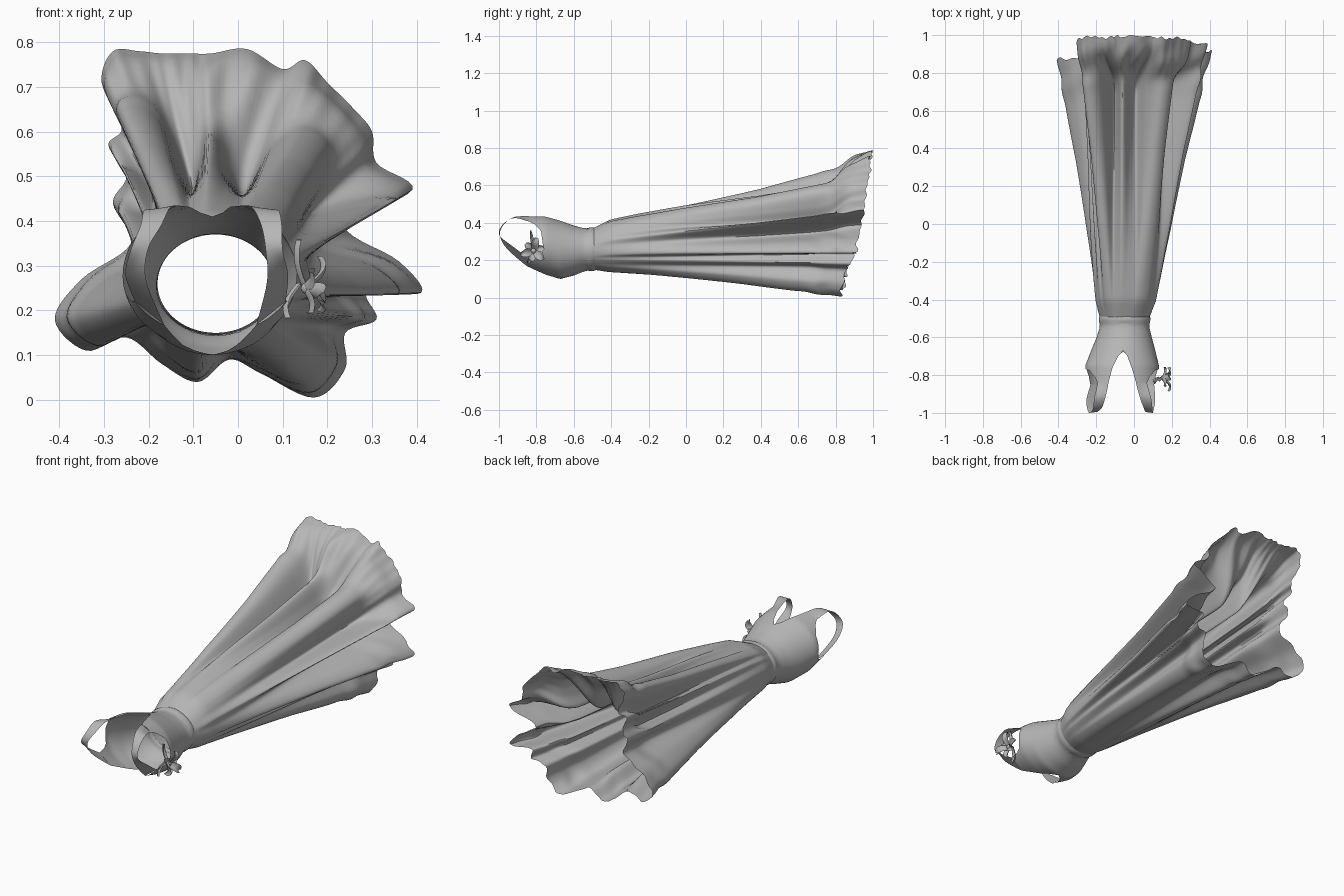
import bpy, math, random
from mathutils import Vector

if "Cube" in bpy.data.objects:
    bpy.data.objects.remove(bpy.data.objects["Cube"])
random.seed(4)
TAU = 2 * math.pi
cloth = bpy.data.materials.new("grey_cloth")
cloth.diffuse_color = (.47, .47, .47, 1)
cloth.use_nodes = True
cloth.node_tree.nodes["Principled BSDF"].inputs["Base Color"].default_value = cloth.diffuse_color


def make(name, verts, faces, angle=50):
    me = bpy.data.meshes.new(name)
    me.from_pydata([tuple(v) for v in verts], [], faces)
    me.validate()
    me.materials.append(cloth)
    ob = bpy.data.objects.new(name, me)
    bpy.context.collection.objects.link(ob)
    bpy.ops.object.select_all(action='DESELECT')
    ob.select_set(True)
    bpy.context.view_layer.objects.active = ob
    bpy.ops.object.shade_smooth_by_angle(angle=math.radians(angle))
    return ob


def grid_faces(rows, cols, closed):
    n = cols if closed else cols - 1
    return [(r * cols + c, r * cols + (c + 1) % cols,
             (r + 1) * cols + (c + 1) % cols, (r + 1) * cols + c)
            for r in range(rows - 1) for c in range(n)]


def lookup(table, x):
    """Piecewise linear lookup returning the row of values at x."""
    if x <= table[0][0]:
        return table[0][1:]
    for a, b in zip(table, table[1:]):
        if x <= b[0]:
            u = (x - a[0]) / (b[0] - a[0])
            return [p + (q - p) * u for p, q in zip(a[1:], b[1:])]
    return table[-1][1:]


def catmull(p, q, r, s, u):
    return [0.5 * (2*b + (c - a)*u + (2*a - 5*b + 4*c - d)*u*u + (3*b - a - 3*c + d)*u**3)
            for a, b, c, d in zip(p, q, r, s)]


def smooth(u):
    u = max(0, min(1, u))
    return u * u * (3 - 2 * u)


# Skirt: hem outline as (x, z, y of edge, fold depth factor)
HEM = [(.39, .47, .95, 1), (.31, .53, .96, .68), (.30, .60, .97, .78), (.26, .65, .98, .93),
       (.20, .71, .98, .90), (.15, .76, .99, .70), (.10, .74, .99, .48), (.02, .785, 1, .55),
       (-.06, .775, .99, .77), (-.11, .775, .99, .60), (-.17, .775, .99, .48), (-.22, .78, .99, .84),
       (-.28, .78, .98, .93), (-.305, .71, .97, .97), (-.26, .61, .95, .75), (-.29, .57, .92, .95),
       (-.25, .50, .90, .75), (-.28, .44, .90, 1), (-.24, .35, .88, .85), (-.35, .27, .87, .95),
       (-.41, .18, .87, 1), (-.34, .11, .86, 1), (-.25, .14, .85, .85), (-.17, .08, .85, .95),
       (-.09, .04, .84, 1), (-.02, .09, .84, .85), (.05, .06, .83, .95), (.17, .005, .83, 1),
       (.24, .07, .84, 1), (.24, .15, .86, .9), (.31, .18, .88, .95), (.29, .24, .90, .9),
       (.41, .24, .91, 1), (.36, .31, .92, 1), (.24, .39, .94, .85)]
WX, WZ, RX, RZ = -.05, .26, .13, .11
GROW = [(-.5, 0), (-.46, .06), (-.4, .15), (-.25, .25), (0, .40), (.4, .60), (.8, .85), (1, 1)]
SUB, ROWS = 7, 64
columns = []
n = len(HEM)
angs = [math.atan2(h[1] - .38, h[0]) % TAU for h in HEM]
for i in range(n):
    a0 = angs[i]
    a1 = angs[(i + 1) % n]
    if a1 < a0 - math.pi:
        a1 += TAU
    # ragged edge, random per fold so that the cloth stays smooth between
    jag, phase = random.uniform(.004, .014), random.uniform(0, TAU)
    for k in range(SUB):
        u = k / SUB
        h = catmull(HEM[i - 1], HEM[i], HEM[(i + 1) % n], HEM[(i + 2) % n], u)
        rag = jag * math.sin(math.pi * u) * math.sin(phase + 5 * u)
        columns.append((a0 + (a1 - a0) * u, h, rag))

verts = []
for r in range(ROWS):
    t = r / (ROWS - 1)
    for a, (hx, hz, hy, k), rag in columns:
        y = -.5 + (min(hy, .995) + .5) * t
        f = lookup(GROW, -.5 + 1.5 * t)[0]
        w = smooth((t - .80) / .20)
        k2 = k + (1 - k) * w
        ca, sa = math.cos(a), math.sin(a)
        ex, ez = WX + RX * ca, WZ + RZ * sa
        px, pz = WX + (hx - WX) * k2, WZ + (hz - WZ) * k2
        # folds deepen from a smooth cone at the waist
        m = smooth(.22 + .55 * t / .6)
        sx, sz = -.01 + .35 * ca, .37 + (.34 if sa > 0 else .32) * sa
        px, pz = sx + (px - sx) * m, sz + (pz - sz) * m
        w2 = smooth((t - .85) / .15)
        px, pz = px + (hx - px) * w2, pz + (hz - pz) * w2
        # crumpled flounce near the hem
        f += w * (1 - w) * .13 * math.sin(11 * a + 3 * math.sin(4 * a) + t * 40)
        verts.append((ex + (px - ex) * f, min(y + rag * w, 1), max(ez + (pz - ez) * f, 0)))
make("skirt", verts, grid_faces(ROWS, len(columns), True))

# Bodice: sections (y, centre x, half width, bottom z, top z)
BODY = [(-1.0, -.06, .19, .17, .44), (-.85, -.062, .195, .145, .447), (-.75, -.063, .195, .115, .437),
        (-.67, -.057, .17, .10, .41), (-.60, -.052, .146, .118, .385), (-.55, -.05, .132, .138, .372),
        (-.525, -.05, .131, .145, .37), (-.515, -.05, .137, .141, .376), (-.495, -.05, .136, .142, .376),
        (-.485, -.05, .133, .146, .372)]
# Upper edge of the bodice over the angle: armholes, strap roots, necklines
EDGE = [(0, -.765), (28, -.775), (42, -.81), (48, -.84), (68, -.84), (74, -.77), (82, -.70), (90, -.67),
        (98, -.70), (106, -.77), (112, -.84), (132, -.84), (138, -.81), (152, -.775), (180, -.765),
        (196, -.77), (204, -.80), (210, -.85), (238, -.85), (246, -.79), (258, -.71), (270, -.675),
        (282, -.71), (294, -.79), (302, -.85), (330, -.85), (336, -.80), (344, -.77), (360, -.765)]


def body(deg, y):
    cx, rx, z0, z1 = lookup(BODY, y)
    a = math.radians(deg)
    return Vector((cx + rx * math.cos(a), y, (z0 + z1) / 2 + (z1 - z0) / 2 * math.sin(a)))


COLS, BROWS = 180, 26
verts = []
for r in range(BROWS):
    for c in range(COLS):
        d = c * 360 / COLS
        top = lookup(EDGE, d)[0]
        verts.append(body(d, -.485 + (top + .485) * r / (BROWS - 1)))
make("bodice", verts, grid_faces(BROWS, COLS, True))


# Shoulder straps: bands given by inner and outer edge points
def strap(name, up_in, up_out, low_in, low_out, side, spread):
    def P(off, y, z):
        return Vector((-.06 + side * off, y, z))
    inner = [body(up_in, -.80), body(up_in, -.84), P(.092, -.92, .43), P(.112, -.975, .39),
             P(.122 + spread, -.995, .335), P(.125 + spread, -.96, .265), body(low_in, -.85), body(low_in, -.81)]
    outer = [body(up_out, -.80), body(up_out, -.84), P(.150, -.92, .425), P(.158, -.98, .39),
             P(.160 + spread, -.998, .335), P(.172 + spread, -.935, .28), body(low_out, -.85), body(low_out, -.81)]
    vs = []
    rows = 0
    for i in range(1, 6):
        for k in range(6 if i < 5 else 7):
            u = k / 6
            a = Vector(catmull(*inner[i - 1:i + 3], u))
            b = Vector(catmull(*outer[i - 1:i + 3], u))
            for j in range(4):
                v = a.lerp(b, j / 3)
                v.y = max(v.y, -1)
                vs.append(v)
            rows += 1
    make(name, vs, grid_faces(rows, 4, False))


strap("right_strap", 68, 48, 302, 330, 1, 0)
strap("left_strap", 112, 132, 238, 210, -1, .02)


# Flower at the right armhole: curled petals and two ribbon tails
def petal(name, centre, ang, length, width, lift):
    d = Vector((0, math.cos(ang), math.sin(ang)))
    s = Vector((0, -math.sin(ang), math.cos(ang)))
    vs = []
    for i in range(9):
        u = i / 8
        w = width * (.2 + .8 * math.sin(math.pi * min(1, u * .85 + .08)))
        for j in (-1, -.5, 0, .5, 1):
            bend = lift * math.sin(u * 2.2) + .012 * j * j
            vs.append(centre + d * length * u + s * w * j + Vector((bend, 0, 0)))
    make(name, vs, grid_faces(9, 5, False))


heart = Vector((.14, -.815, .25))
for i in range(6):
    petal("flower_petal_%d" % (i + 1), heart, i * TAU / 6 + .3, .058 + .014 * (i % 2), .022,
          .045 if i % 2 else .02)
petal("ribbon_tail_upper", Vector((.15, -.81, .24)), 1.75, .12, .010, -.025)
petal("ribbon_tail_lower", Vector((.13, -.81, .26)), 4.3, .085, .012, -.03)
bpy.ops.mesh.primitive_uv_sphere_add(segments=12, ring_count=8, radius=.014, location=heart + Vector((.015, 0, 0)))
bpy.context.object.name = "flower_centre"
bpy.context.object.data.materials.append(cloth)
bpy.ops.object.shade_smooth_by_angle()
